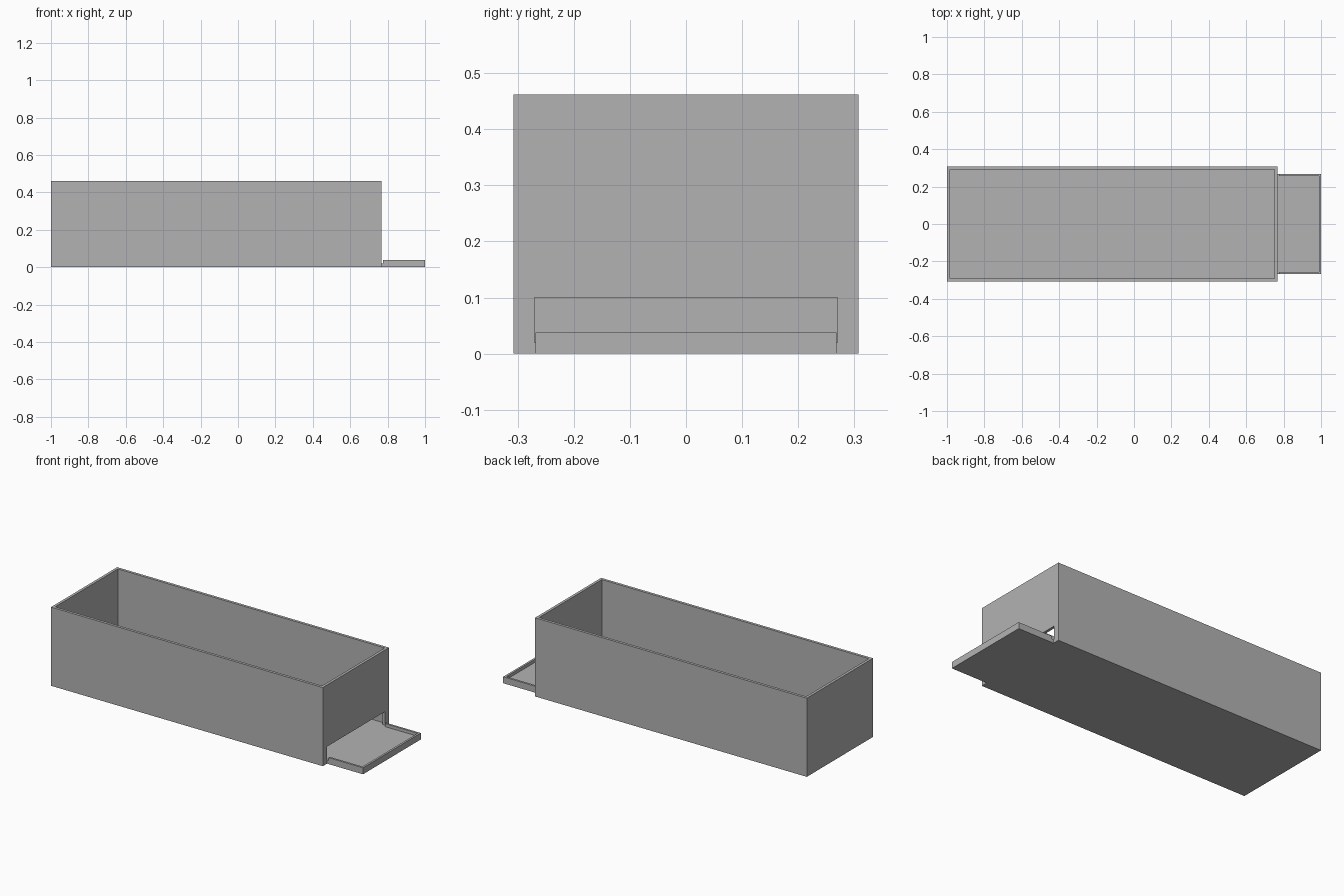
import bpy
from mathutils import Vector

if "Cube" in bpy.data.objects:
    bpy.data.objects.remove(bpy.data.objects["Cube"], do_unlink=True)

grey = bpy.data.materials.new("plain grey")
grey.use_nodes = True
colour = (0.45, 0.45, 0.45, 1)
grey.diffuse_color = colour
grey.node_tree.nodes["Principled BSDF"].inputs["Base Color"].default_value = colour


def box(name, low, high):
    """Block spanning two opposite corners."""
    low, high = Vector(low), Vector(high)
    bpy.ops.mesh.primitive_cube_add(size=1, location=(low + high) / 2)
    obj = bpy.context.object
    obj.name = name
    obj.scale = high - low
    bpy.ops.object.transform_apply(location=True, rotation=False, scale=True)
    obj.data.materials.append(grey)
    return obj


def cut(target, low, high):
    """Remove a block from the target and discard the cutter."""
    cutter = box("cutter", low, high)
    cutter.hide_render = True
    mod = target.modifiers.new("cut", "BOOLEAN")
    mod.operation = "DIFFERENCE"
    mod.solver = "EXACT"
    mod.object = cutter
    bpy.context.view_layer.objects.active = target
    bpy.ops.object.modifier_apply(modifier=mod.name)
    bpy.data.objects.remove(cutter, do_unlink=True)


LEFT, END, TIP = -1.0, 0.766, 1.0
HALF, HEIGHT, WALL = 0.307, 0.462, 0.016
FLOOR, DOOR_HALF, DOOR_TOP = 0.02, 0.27, 0.1
TRAY_HALF, RIM, RIM_TOP, GAP = 0.268, 0.012, 0.038, 0.01

# Open-topped container with a low slot through its end wall
container = box("container", (LEFT, -HALF, 0), (END, HALF, HEIGHT))
cut(container, (LEFT + WALL, -HALF + WALL, FLOOR), (END - WALL, HALF - WALL, 1))
cut(container, (END - 2 * WALL, -DOOR_HALF, FLOOR), (END + WALL, DOOR_HALF, DOOR_TOP))

# Shallow tray outside the slot, with a rim on three sides
tray = box("tray", (END, -TRAY_HALF, 0), (TIP, TRAY_HALF, RIM_TOP))
cut(tray, (END - 0.1, RIM - TRAY_HALF, FLOOR), (TIP - RIM, TRAY_HALF - RIM, 1))
cut(tray, (END - 0.1, -1, FLOOR), (END + GAP, 1, 1))
